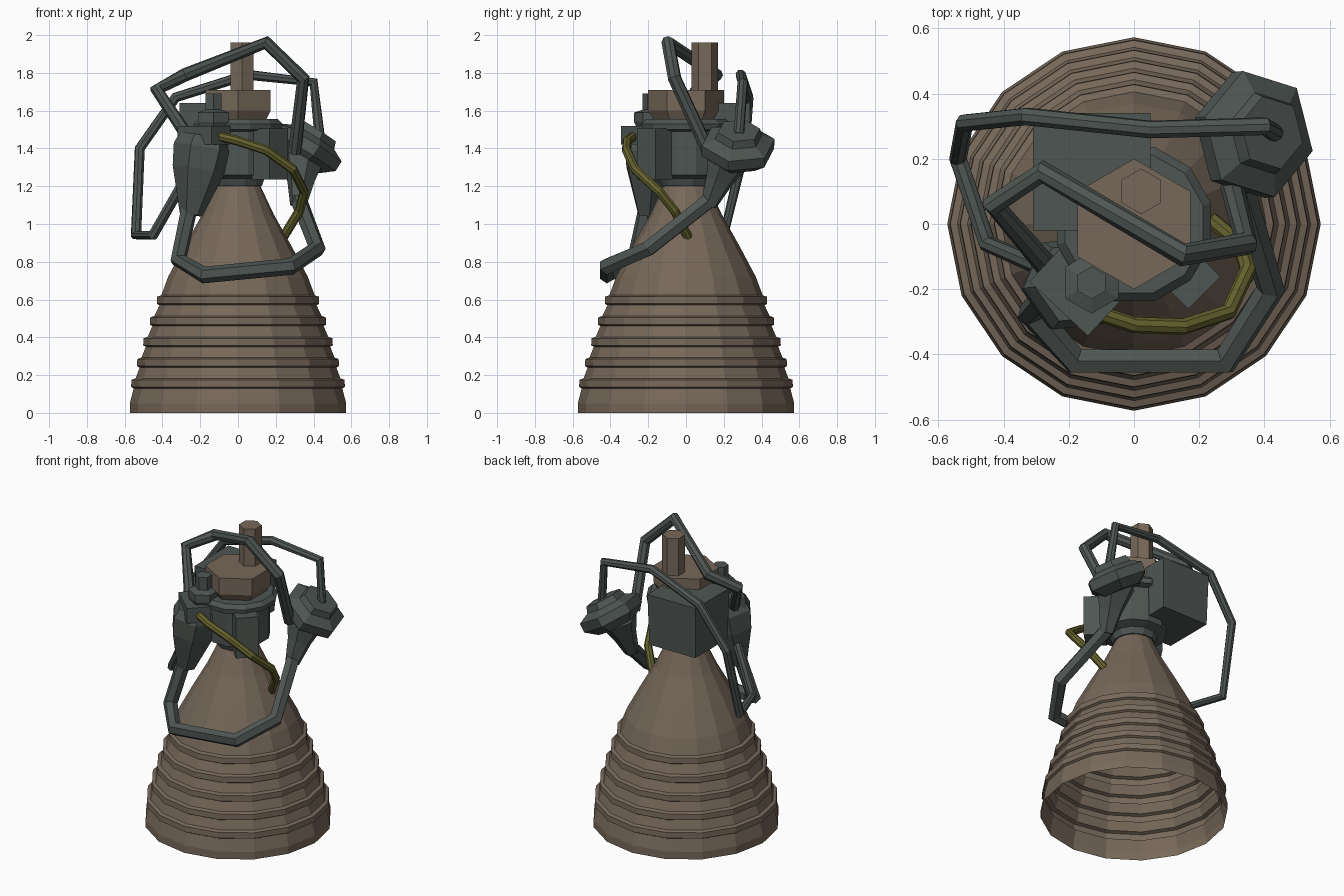
import bpy, bmesh, math
from mathutils import Vector, Matrix

if "Cube" in bpy.data.objects:
    bpy.data.objects.remove(bpy.data.objects["Cube"], do_unlink=True)


def material(name, rgb):
    m = bpy.data.materials.new(name)
    m.use_nodes = True
    m.diffuse_color = (*rgb, 1)
    m.node_tree.nodes["Principled BSDF"].inputs["Base Color"].default_value = (*rgb, 1)
    return m


BROWN = material("warm brown metal", (0.185, 0.14, 0.102))
GRAY = material("dark gray metal", (0.075, 0.092, 0.084))
OLIVE = material("olive hose", (0.13, 0.125, 0.027))


def finish(name, bm, mat, matrix=Matrix()):
    mesh = bpy.data.meshes.new(name)
    bm.to_mesh(mesh)
    bm.free()
    mesh.materials.append(mat)
    obj = bpy.data.objects.new(name, mesh)
    obj.matrix_world = matrix
    bpy.context.collection.objects.link(obj)
    return obj


def lathe(name, profile, sides, mat, origin=(0, 0, 0), axis=(0, 0, 1), spin=0.0, closed=True):
    """Flat-sided turned shape from (radius, height) pairs along an axis."""
    bm = bmesh.new()
    rings = []
    for r, h in profile:
        angles = [math.radians(spin) + math.tau * i / sides for i in range(sides)]
        rings.append([bm.verts.new((r * math.cos(a), r * math.sin(a), h)) for a in angles])
    for low, high in zip(rings, rings[1:]):
        for i in range(sides):
            j = (i + 1) % sides
            bm.faces.new((low[i], low[j], high[j], high[i]))
    if closed:
        bm.faces.new(rings[0][::-1])
        bm.faces.new(rings[-1])
    bmesh.ops.recalc_face_normals(bm, faces=bm.faces)
    axis = Vector(axis)
    turn = Matrix() if axis.x == axis.y == 0 else axis.to_track_quat("Z", "Y").to_matrix().to_4x4()
    return finish(name, bm, mat, Matrix.Translation(origin) @ turn)


def box(name, center, size, mat, spin=0.0, taper=1.0):
    bm = bmesh.new()
    bmesh.ops.create_cube(bm, size=1)
    for v in bm.verts:
        k = taper if v.co.z < 0 else 1
        v.co = (v.co.x * size[0] * k, v.co.y * size[1] * k, v.co.z * size[2])
    place = Matrix.Translation(center) @ Matrix.Rotation(math.radians(spin), 4, "Z")
    return finish(name, bm, mat, place)


def pipe(name, points, radius, mat, resolution=1):
    curve = bpy.data.curves.new(name, "CURVE")
    curve.dimensions = "3D"
    curve.bevel_depth = radius
    curve.bevel_resolution = resolution
    curve.use_fill_caps = True
    spline = curve.splines.new("POLY")
    spline.points.add(len(points) - 1)
    for p, co in zip(spline.points, points):
        p.co = (*co, 1)
    spline.use_smooth = False
    curve.materials.append(mat)
    obj = bpy.data.objects.new(name, curve)
    bpy.context.collection.objects.link(obj)
    bpy.ops.object.select_all(action="DESELECT")
    obj.select_set(True)
    bpy.context.view_layer.objects.active = obj
    bpy.ops.object.convert(target="MESH")


# Nozzle bell: thin shell with five stiffening bands
bell = [(0.573, 0), (0.573, 0.05)]
for i in range(5):
    z, r = 0.13 + 0.11 * i, 0.556 - 0.03 * i - 0.001 * i * i
    bell += [(r - 0.004, z), (r + 0.01, z + 0.008), (r + 0.008, z + 0.045), (r - 0.014, z + 0.053)]
bell += [(0.37, 0.72), (0.285, 0.88), (0.19, 1.05), (0.11, 1.22)]
lathe("nozzle_bell", bell, 16, BROWN, closed=False)

# Combustion chamber, flange, and brown head with its stem
lathe("chamber", [(0.13, 1.2), (0.145, 1.24), (0.2, 1.26), (0.2, 1.49), (0.24, 1.5),
                  (0.245, 1.53), (0.22, 1.555)], 12, GRAY, spin=15)
lathe("head_block", [(0.165, 1.54), (0.2, 1.6), (0.2, 1.71)], 6, BROWN, spin=30)
lathe("head_stem", [(0.07, 1.7), (0.07, 1.96)], 6, BROWN, origin=(0.022, 0.1, 0), spin=30)

# Control boxes attached to the chamber
box("rear_control_box", (-0.13, 0.16, 1.47), (0.36, 0.36, 0.34), GRAY, taper=0.95)
box("front_control_box", (0.17, -0.165, 1.37), (0.14, 0.13, 0.27), GRAY, spin=45)

# Front pump: funnel, slab and stepped hexagonal cap
lathe("front_pump_funnel", [(0.06, 0), (0.14, 0.24), (0.155, 0.36), (0.13, 0.42)], 6, GRAY,
      origin=(-0.25, -0.2, 1.05), axis=(0.07, 0.02, 0.4), spin=20)
box("front_pump_slab", (-0.18, -0.205, 1.47), (0.245, 0.15, 0.1), GRAY, spin=-43)
lathe("front_pump_cap", [(0.075, 1.5), (0.095, 1.54), (0.095, 1.59), (0.05, 1.605), (0.05, 1.69)],
      6, GRAY, origin=(-0.13, -0.18, 0), spin=30)

# Side turbine: tilted hexagonal drum above a tapering funnel
lathe("turbine_drum", [(0.13, -0.09), (0.2, -0.035), (0.2, 0.025), (0.13, 0.06),
                       (0.115, 0.1), (0.07, 0.1)], 6, GRAY,
      origin=(0.37, 0.275, 1.41), axis=(0.5, 0.05, 0.8), spin=10)
lathe("turbine_funnel", [(0.045, 0), (0.075, 0.14), (0.13, 0.3)], 6, GRAY,
      origin=(0.32, 0.12, 1.1), axis=(0.03, 0.12, 0.28))

# Pipework
pipe("lower_crossover_pipe", [(-0.25, -0.2, 1.12), (-0.315, -0.27, 0.81), (-0.18, -0.42, 0.73),
                              (0.28, -0.42, 0.775), (0.42, -0.2, 0.87), (0.32, 0.13, 1.13)], 0.045, GRAY)
pipe("upper_feed_pipe", [(0.3, 0.12, 1.38), (0.345, -0.06, 1.77), (0.15, -0.095, 1.96),
                         (-0.28, 0.16, 1.79), (-0.43, 0.06, 1.71), (-0.25, -0.15, 1.44)], 0.036, GRAY, 2)
pipe("rear_return_pipe", [(0.43, 0.28, 1.48), (0.4, 0.3, 1.75), (0.05, 0.29, 1.79),
                          (-0.33, 0.33, 1.67), (-0.52, 0.31, 1.4), (-0.54, 0.2, 0.94),
                          (-0.45, -0.06, 0.94), (-0.29, -0.13, 1.22)], 0.028, GRAY, 2)
pipe("olive_hose", [(-0.12, -0.27, 1.47), (0.0, -0.31, 1.44), (0.15, -0.315, 1.39),
                    (0.29, -0.27, 1.29), (0.35, -0.14, 1.17), (0.325, -0.06, 1.07),
                    (0.24, 0.01, 0.93)], 0.025, OLIVE, 2)
